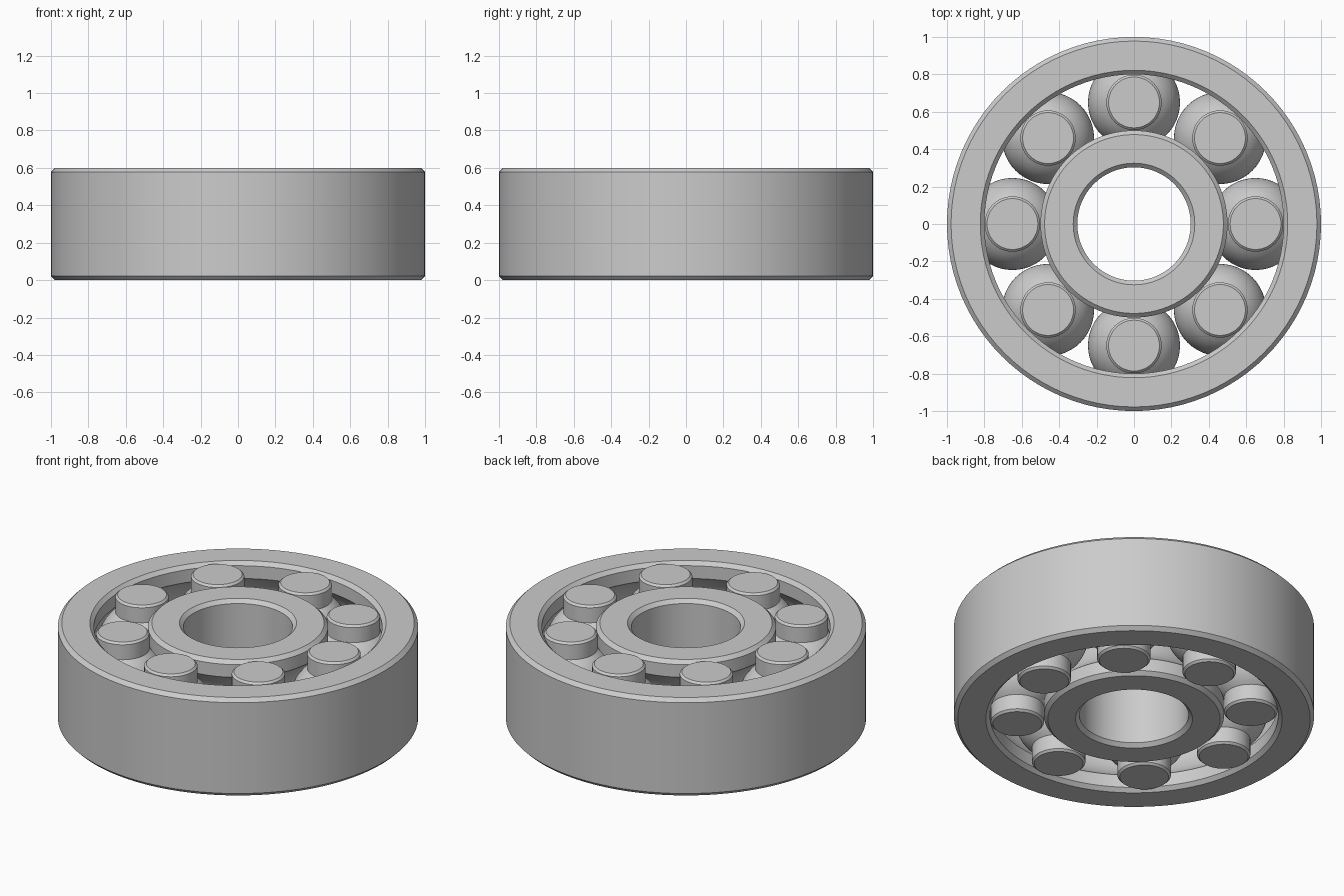
import bpy, bmesh
from math import sin, cos, pi, asin, radians
from mathutils import Matrix

H = 0.6           # bearing height
CH = 0.022        # ring chamfer
PITCH = 0.65      # radius of the roller circle
GROOVE = 0.25     # raceway cross-section radius
BALL = 0.246      # roller ball radius
PIN = 0.148       # roller pin radius
COUNT = 8

cube = bpy.data.objects.get("Cube")
if cube:
    bpy.data.objects.remove(cube, do_unlink=True)

steel = bpy.data.materials.new("steel grey")
steel.use_nodes = True
GREY = (0.6, 0.6, 0.6, 1)
steel.diffuse_color = GREY
steel.node_tree.nodes["Principled BSDF"].inputs["Base Color"].default_value = GREY


def arc(centre, radius, start, end, steps=16):
    """Points on an arc at mid height, as (radius, height) pairs."""
    angles = [start + (end - start) * i / steps for i in range(steps + 1)]
    return [(centre + radius * cos(a), H / 2 + radius * sin(a)) for a in angles]


def revolve(name, profile, segments, closed):
    """Turn a (radius, height) profile around the z axis."""
    bm = bmesh.new()
    verts = [bm.verts.new((r, 0, z)) for r, z in profile]
    edges = [bm.edges.new(pair) for pair in zip(verts, verts[1:])]
    if closed:
        edges.append(bm.edges.new((verts[-1], verts[0])))
    bmesh.ops.spin(bm, geom=verts + edges, cent=(0, 0, 0), axis=(0, 0, 1),
                   angle=2 * pi, steps=segments, use_merge=True)
    bmesh.ops.remove_doubles(bm, verts=bm.verts, dist=1e-5)
    bmesh.ops.recalc_face_normals(bm, faces=bm.faces)
    mesh = bpy.data.meshes.new(name)
    bm.to_mesh(mesh)
    bm.free()
    mesh.materials.append(steel)
    return add_object(name, mesh)


def add_object(name, mesh):
    ob = bpy.data.objects.new(name, mesh)
    bpy.context.collection.objects.link(ob)
    return ob


def ring(name, inner, outer, groove):
    """Chamfered ring with a raceway groove given as a bottom-to-top arc."""
    right = [(outer - CH, 0), (outer, CH), (outer, H - CH), (outer - CH, H)]
    left = [(inner + CH, H), (inner, H - CH), (inner, CH), (inner + CH, 0)]
    if groove[0][0] > PITCH:
        left[2:2] = groove[::-1]
    else:
        right[2:2] = groove
    return revolve(name, right + left, 96, True)


# Outer and inner rings with facing raceways
half = asin(0.8)
outer_ring = ring("outer_ring", 0.8, 1.0, arc(PITCH, GROOVE, -half, half))
inner_ring = ring("inner_ring", 0.303, 0.5,
                  arc(PITCH, GROOVE, pi + half, pi - half))

# Roller: a ball with a chamfered pin through it
rise = asin((1 - (PIN / BALL) ** 2) ** 0.5)
tip = 0.012
profile = ([(0, 0), (PIN - tip, 0), (PIN, tip)]
           + arc(0, BALL, -rise, rise, 20)
           + [(PIN, H - tip), (PIN - tip, H), (0, H)])
first = revolve("roller_1", profile, 48, False)
rollers = [first] + [add_object(f"roller_{i + 1}", first.data)
                     for i in range(1, COUNT)]
for i, roller in enumerate(rollers):
    turn = Matrix.Rotation(2 * pi * i / COUNT, 4, "Z")
    roller.matrix_world = turn @ Matrix.Translation((PITCH, 0, 0))

# Smooth the curved faces, keep chamfer and groove edges crisp
bpy.ops.object.select_all(action="DESELECT")
for ob in (outer_ring, inner_ring, first):
    ob.select_set(True)
bpy.context.view_layer.objects.active = outer_ring
bpy.ops.object.shade_smooth_by_angle(angle=radians(25))
